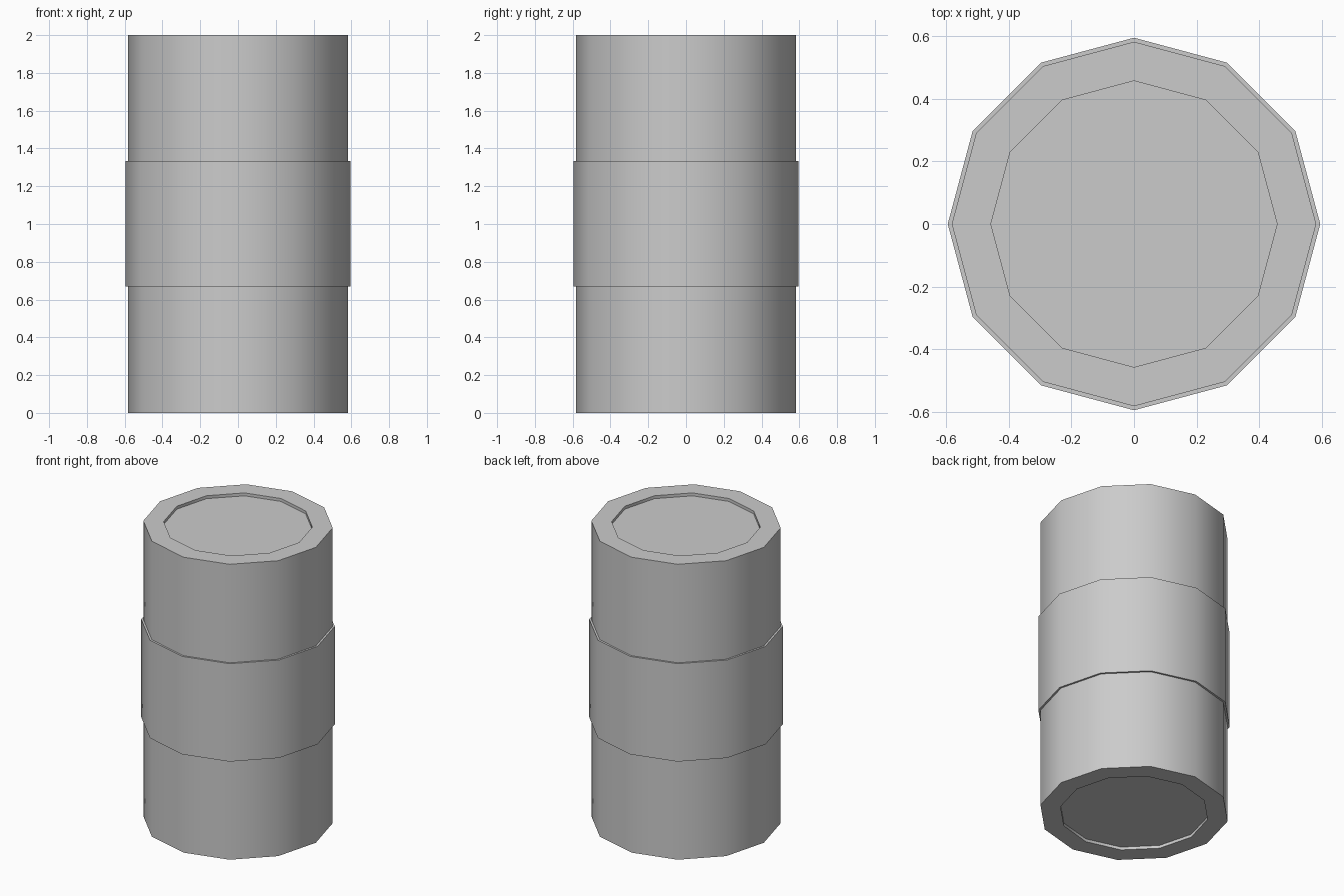
import bpy, bmesh
from math import cos, sin, pi, radians

if "Cube" in bpy.data.objects:
    bpy.data.objects.remove(bpy.data.objects["Cube"])

SIDES = 12
BODY_R, BAND_R, LID_R = 0.583, 0.596, 0.458
HEIGHT, RECESS = 2.0, 0.02
BAND_LOW, BAND_HIGH = 0.67, 1.333


def lathe(name, profile, sides):
    """Revolve an open (radius, z) profile around z and cap both ends."""
    bm = bmesh.new()
    rings = [[bm.verts.new((r * cos(2 * pi * i / sides), r * sin(2 * pi * i / sides), z))
              for i in range(sides)] for r, z in profile]
    for a, b in zip(rings, rings[1:]):
        for i in range(sides):
            j = (i + 1) % sides
            bm.faces.new((a[i], a[j], b[j], b[i]))
    bm.faces.new(rings[0][::-1])
    bm.faces.new(rings[-1])
    bmesh.ops.recalc_face_normals(bm, faces=bm.faces)
    mesh = bpy.data.meshes.new(name)
    bm.to_mesh(mesh)
    bm.free()
    obj = bpy.data.objects.new(name, mesh)
    bpy.context.collection.objects.link(obj)
    return obj


# Barrel: recessed bottom, lower wall, raised middle band, upper wall, recessed lid
barrel = lathe("barrel", [
    (LID_R, RECESS), (LID_R, 0), (BODY_R, 0),
    (BODY_R, BAND_LOW), (BAND_R, BAND_LOW),
    (BAND_R, BAND_HIGH), (BODY_R, BAND_HIGH),
    (BODY_R, HEIGHT), (LID_R, HEIGHT), (LID_R, HEIGHT - RECESS),
], SIDES)

# Smooth round the wall, sharp at rims and steps
bpy.context.view_layer.objects.active = barrel
barrel.select_set(True)
bpy.ops.object.shade_smooth_by_angle(angle=radians(40))
